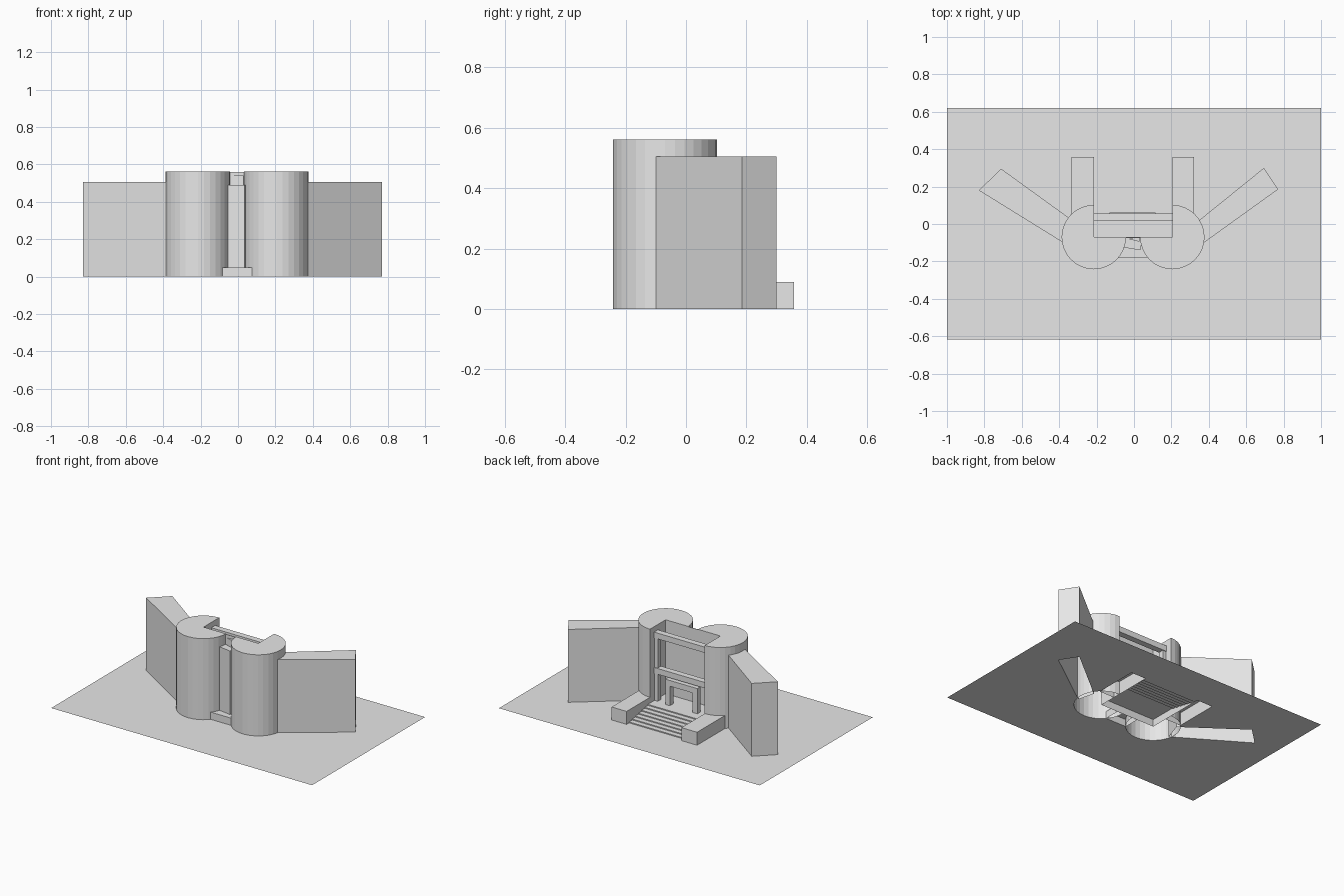
import bpy, bmesh
from math import cos, sin, pi
from mathutils import Vector
from mathutils.geometry import delaunay_2d_cdt

if "Cube" in bpy.data.objects:
    bpy.data.objects.remove(bpy.data.objects["Cube"], do_unlink=True)

# One plain grey for the whole massing model
GREY = (0.8, 0.8, 0.8, 1)
grey = bpy.data.materials.new("plain grey")
grey.use_nodes = True
grey.diffuse_color = GREY
grey.node_tree.nodes["Principled BSDF"].inputs["Base Color"].default_value = GREY

HOLLOW = []          # footprints left open in the ground
FLOOR = 0.05
LEFT, RIGHT = -0.215, 0.205   # inner sides of the two towers
BACK = -0.07                  # plane of the recessed wall
R = 0.172


def finish(name, bm):
    mesh = bpy.data.meshes.new(name)
    bm.to_mesh(mesh)
    bm.free()
    mesh.materials.append(grey)
    ob = bpy.data.objects.new(name, mesh)
    bpy.context.collection.objects.link(ob)
    return ob


def prism(name, outline, z0, z1):
    """Upright block; blocks standing on the ground are open underneath."""
    bm = bmesh.new()
    base = bm.faces.new([bm.verts.new((x, y, z0)) for x, y in outline])
    top = bmesh.ops.extrude_face_region(bm, geom=[base], use_keep_orig=True)
    moved = [g for g in top["geom"] if isinstance(g, bmesh.types.BMVert)]
    bmesh.ops.translate(bm, verts=moved, vec=(0, 0, z1 - z0))
    bmesh.ops.recalc_face_normals(bm, faces=bm.faces)
    if z0 == 0:
        low = [f for f in bm.faces if all(v.co.z < 1e-5 for v in f.verts)]
        bmesh.ops.delete(bm, geom=low, context='FACES_ONLY')
        HOLLOW.append(outline)
    return finish(name, bm)


def rect(x0, x1, y0, y1):
    return [(x0, y0), (x1, y0), (x1, y1), (x0, y1)]


# Round towers, each with the inner back quarter cut away
def tower(name, cx, start):
    arc = [start + 1.5 * pi * i / 24 for i in range(25)]
    prism(name, [(cx, BACK)] + [(cx + R * cos(a), BACK + R * sin(a)) for a in arc], 0, 0.562)


tower("right_tower", LEFT, pi / 2)
tower("left_tower", RIGHT, pi)

# Splayed wing walls running back from the towers
prism("right_wing", [(-0.83, 0.18), (-0.37, -0.105), (-0.33, 0.02), (-0.71, 0.295)], 0, 0.505)
prism("left_wing", [(0.77, 0.185), (0.695, 0.3), (0.33, 0.005), (0.36, -0.11)], 0, 0.505)

# Low cheek walls beside the stairs
prism("right_cheek", rect(-0.335, LEFT, 0.05, 0.357), 0, 0.09)
prism("left_cheek", rect(RIGHT, 0.32, 0.05, 0.357), 0, 0.09)

# Recessed wall between the towers
prism("recess_wall", rect(LEFT, RIGHT, BACK - 0.004, BACK), FLOOR, 0.56)

# Threshold and infill in the front gap
prism("front_threshold", rect(-0.085, 0.075, -0.18, BACK), 0, FLOOR)
prism("gap_infill", [(-0.06, -0.125), (0.035, -0.14), (0.045, BACK), (-0.045, BACK)], FLOOR, 0.49)
prism("gap_fin", [(-0.03, -0.08), (0.03, -0.095), (0.03, BACK)], 0.49, 0.54)

# Back stairs and landing, one stepped profile swept across
STEPS = 7
y0, y1 = 0.33, 0.09
profile = [(y0, 0)]
for i in range(STEPS):
    y = y0 + (y1 - y0) * i / STEPS
    z = FLOOR * (i + 1) / STEPS
    profile += [(y, z), (y + (y1 - y0) / STEPS, z)]
profile.append((BACK, FLOOR))
bm = bmesh.new()
rows = [[bm.verts.new((x, y, z)) for y, z in profile] for x in (LEFT, RIGHT)]
for i in range(len(profile) - 1):
    bm.faces.new((rows[0][i], rows[1][i], rows[1][i + 1], rows[0][i + 1]))
bm.normal_update()
if sum(f.normal.z for f in bm.faces) < 0:
    bmesh.ops.reverse_faces(bm, faces=bm.faces)
finish("back_stairs", bm)
HOLLOW.append(rect(LEFT, RIGHT, BACK, y0))

# Open frame across the recess: beams and posts
for name, z0, z1 in (("top_beam", 0.485, 0.525), ("middle_beam", 0.24, 0.28)):
    prism(name, rect(LEFT, RIGHT, 0.015, 0.057), z0, z1)
for name, x in (("right_post", LEFT), ("left_post", RIGHT - 0.025)):
    prism(name, rect(x, x + 0.025, 0.015, 0.052), FLOOR, 0.485)

# Doorway portal
for name, x in (("portal_right_post", -0.13), ("portal_left_post", 0.08)):
    prism(name, rect(x, x + 0.035, 0.025, 0.062), FLOOR, 0.185)
prism("portal_lintel", rect(-0.13, 0.115, 0.025, 0.062), 0.185, 0.225)

# Ground sheet, left open under the building
loops = [rect(-1, 1, -0.617, 0.62)] + HOLLOW
points, faces = [], []
for loop in loops:
    area = sum(a[0] * b[1] - b[0] * a[1] for a, b in zip(loop, loop[1:] + loop[:1]))
    first = len(points)
    points += [Vector(p) for p in (loop if area > 0 else loop[::-1])]
    faces.append(list(range(first, len(points))))
verts, _, tris, _, _, origin = delaunay_2d_cdt(points, [], faces, 1, 1e-5)
bm = bmesh.new()
grid = [bm.verts.new((v.x, v.y, 0)) for v in verts]
for tri, source in zip(tris, origin):
    if list(source) == [0]:
        bm.faces.new([grid[i] for i in tri])
bmesh.ops.delete(bm, geom=[v for v in bm.verts if not v.link_faces], context='VERTS')
bmesh.ops.dissolve_limit(bm, angle_limit=0.01, verts=bm.verts, edges=bm.edges)
bm.normal_update()
for f in bm.faces:
    if f.normal.z < 0:
        f.normal_flip()
finish("ground", bm)
